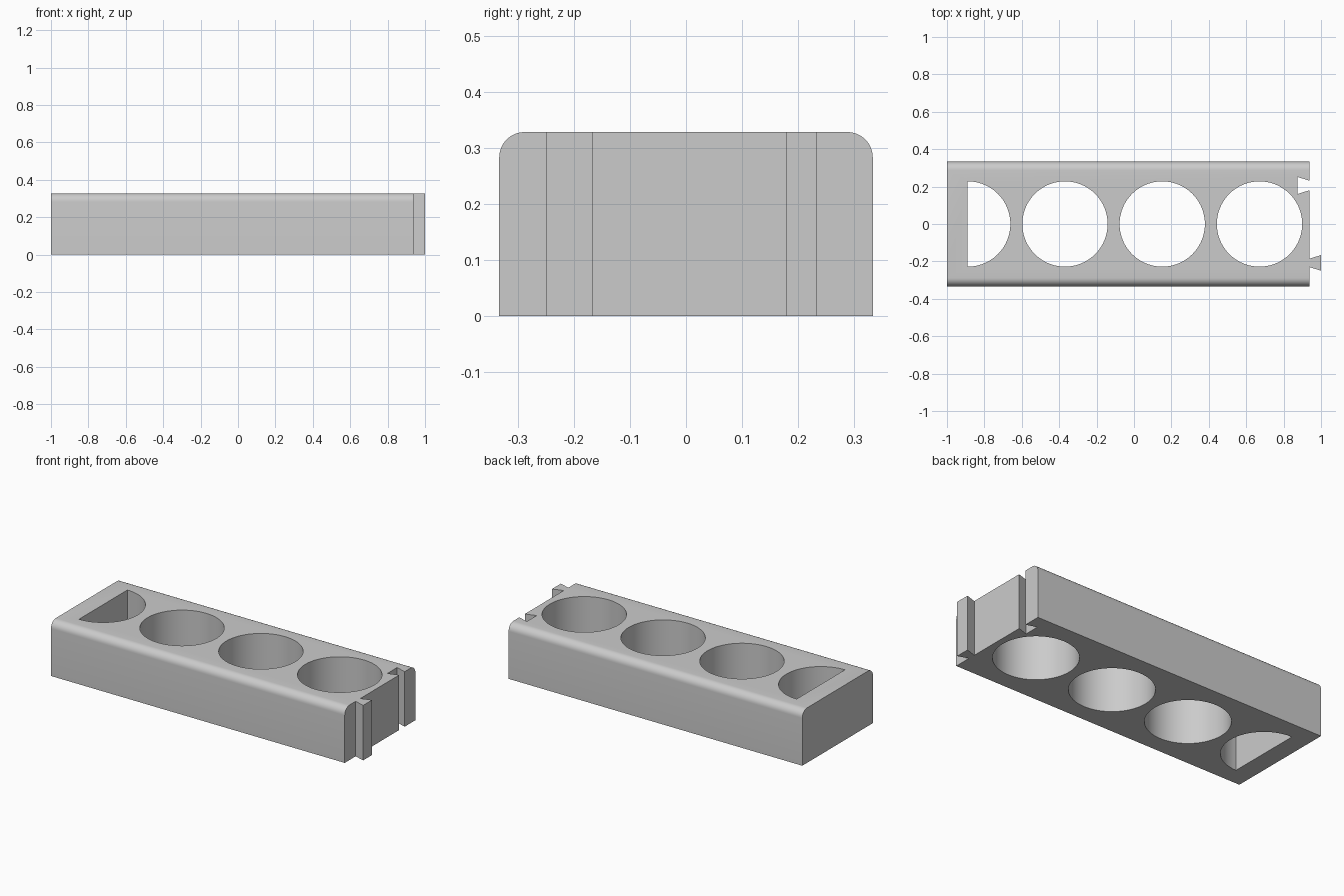
import bpy, bmesh, math

HEIGHT, HALF_WIDTH, END = 0.328, 0.333, 0.937
RADIUS, PITCH, FIRST = 0.228, 0.52, -0.889

if "Cube" in bpy.data.objects:
    bpy.data.objects.remove(bpy.data.objects["Cube"], do_unlink=True)

grey = bpy.data.materials.new("light grey")
grey.use_nodes = True
colour = (0.6, 0.6, 0.6, 1)
grey.diffuse_color = colour
grey.node_tree.nodes["Principled BSDF"].inputs["Base Color"].default_value = colour


def prism(name, outline, bottom, top):
    """Upright solid from a counter-clockwise outline."""
    bm = bmesh.new()
    base = bm.faces.new([bm.verts.new((x, y, bottom)) for x, y in outline])
    moved = bmesh.ops.extrude_face_region(bm, geom=[base])["geom"]
    bmesh.ops.translate(bm, vec=(0, 0, top - bottom),
                        verts=[v for v in moved if isinstance(v, bmesh.types.BMVert)])
    bmesh.ops.recalc_face_normals(bm, faces=bm.faces)
    mesh = bpy.data.meshes.new(name)
    bm.to_mesh(mesh)
    bm.free()
    mesh.materials.append(grey)
    obj = bpy.data.objects.new(name, mesh)
    bpy.context.collection.objects.link(obj)
    return obj


def dovetail(y, depth, neck, flare):
    """Joint outline on the end wall, going towards +y."""
    return [(END, y - neck), (END + depth, y - flare),
            (END + depth, y + flare), (END, y + neck)]


# Block with a projecting dovetail tab and a matching slot
outline = [(-1, -HALF_WIDTH), (END, -HALF_WIDTH),
           *dovetail(-0.208, 1 - END, 0.022, 0.042),
           *dovetail(0.206, -0.064, 0.026, 0.046),
           (END, HALF_WIDTH), (-1, HALF_WIDTH)]
holder = prism("holder_block", outline, 0, HEIGHT)

# Rounded long top edges
bm = bmesh.new()
bm.from_mesh(holder.data)
long_edges = [e for e in bm.edges if all(
    v.co.z > HEIGHT / 2 and abs(v.co.y) > HALF_WIDTH - 0.01 for v in e.verts)
    and e.calc_length() > 1]
bmesh.ops.bevel(bm, geom=long_edges, offset=0.045, segments=8, profile=0.5, affect='EDGES')
bm.to_mesh(holder.data)
bm.free()

# Three round through-holes and one half-round hole
for i in range(4):
    sweep, steps = (math.pi, 48) if i == 0 else (math.tau, 96)
    count = steps + 1 if i == 0 else steps
    angles = [-math.pi / 2 + sweep * k / steps for k in range(count)]
    ring = [(FIRST + PITCH * i + RADIUS * math.cos(a), RADIUS * math.sin(a)) for a in angles]
    cutter = prism("hole_cutter", ring, -0.1, HEIGHT + 0.1)
    cut = holder.modifiers.new("hole", 'BOOLEAN')
    cut.operation, cut.solver, cut.object = 'DIFFERENCE', 'EXACT', cutter
    bpy.context.view_layer.objects.active = holder
    bpy.ops.object.modifier_apply(modifier=cut.name)
    bpy.data.objects.remove(cutter, do_unlink=True)

# Smooth curved walls, crisp corners
bpy.ops.object.select_all(action='DESELECT')
holder.select_set(True)
bpy.context.view_layer.objects.active = holder
bpy.ops.object.shade_smooth_by_angle(angle=math.radians(30))
